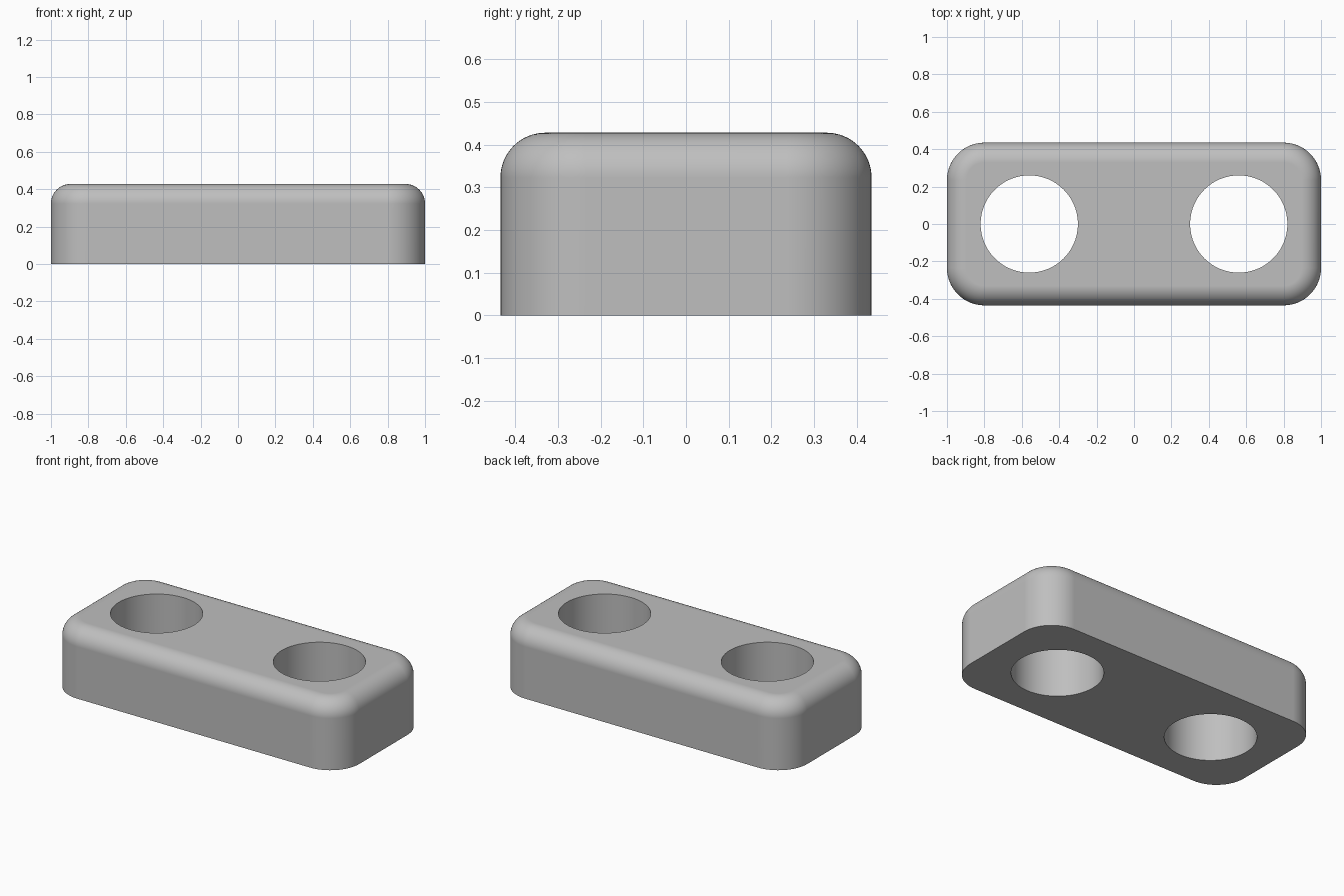
import bpy
import bmesh
from math import sin, cos, pi

cube = bpy.data.objects.get("Cube")
if cube:
    bpy.data.objects.remove(cube, do_unlink=True)

HALF_X, HALF_Y, HEIGHT = 1.0, 0.435, 0.428
CORNER, FILLET = 0.2, 0.105
HOLE_X, HOLE_R = 0.56, 0.26
STEPS = 16

grey = bpy.data.materials.new("plain grey")
grey.use_nodes = True
colour = (0.52, 0.52, 0.52, 1)
grey.diffuse_color = colour
grey.node_tree.nodes["Principled BSDF"].inputs["Base Color"].default_value = colour


def outline(bm, inset, z):
    """Ring of vertices around a rounded rectangle."""
    ring = []
    for quarter, (sx, sy) in enumerate([(1, 1), (-1, 1), (-1, -1), (1, -1)]):
        for i in range(STEPS + 1):
            a = (quarter + i / STEPS) * pi / 2
            r = CORNER - inset
            ring.append(bm.verts.new((sx * (HALF_X - CORNER) + r * cos(a),
                                      sy * (HALF_Y - CORNER) + r * sin(a), z)))
    return ring


# Block: straight walls, then a quarter-round fillet up to the flat top
bm = bmesh.new()
rings = [outline(bm, 0, 0)]
for i in range(STEPS + 1):
    a = i / STEPS * pi / 2
    rings.append(outline(bm, FILLET * (1 - cos(a)), HEIGHT - FILLET * (1 - sin(a))))
for low, high in zip(rings, rings[1:]):
    for i in range(len(low)):
        j = (i + 1) % len(low)
        bm.faces.new((low[i], low[j], high[j], high[i]))
bm.faces.new(rings[0][::-1])
bm.faces.new(rings[-1])
mesh = bpy.data.meshes.new("block")
bm.to_mesh(mesh)
bm.free()
block = bpy.data.objects.new("block", mesh)
bpy.context.collection.objects.link(block)
mesh.materials.append(grey)

# Two round through holes
bpy.context.view_layer.objects.active = block
for side in (-1, 1):
    bpy.ops.mesh.primitive_cylinder_add(vertices=96, radius=HOLE_R, depth=1,
                                        location=(side * HOLE_X, 0, HEIGHT / 2))
    cutter = bpy.context.object
    cutter.name = "hole_cutter"
    cutter.hide_render = True
    cutter.data.materials.append(grey)
    bpy.context.view_layer.objects.active = block
    cut = block.modifiers.new("hole", 'BOOLEAN')
    cut.operation = 'DIFFERENCE'
    cut.solver = 'EXACT'
    cut.object = cutter
    bpy.ops.object.modifier_apply(modifier=cut.name)
    bpy.data.objects.remove(cutter, do_unlink=True)

# Smooth rounded faces, keeping the hole rims and base edge crisp
bpy.ops.object.select_all(action='DESELECT')
block.select_set(True)
bpy.context.view_layer.objects.active = block
bpy.ops.object.shade_smooth_by_angle(angle=pi / 6)
weighted = block.modifiers.new("even shading", 'WEIGHTED_NORMAL')
weighted.keep_sharp = True
